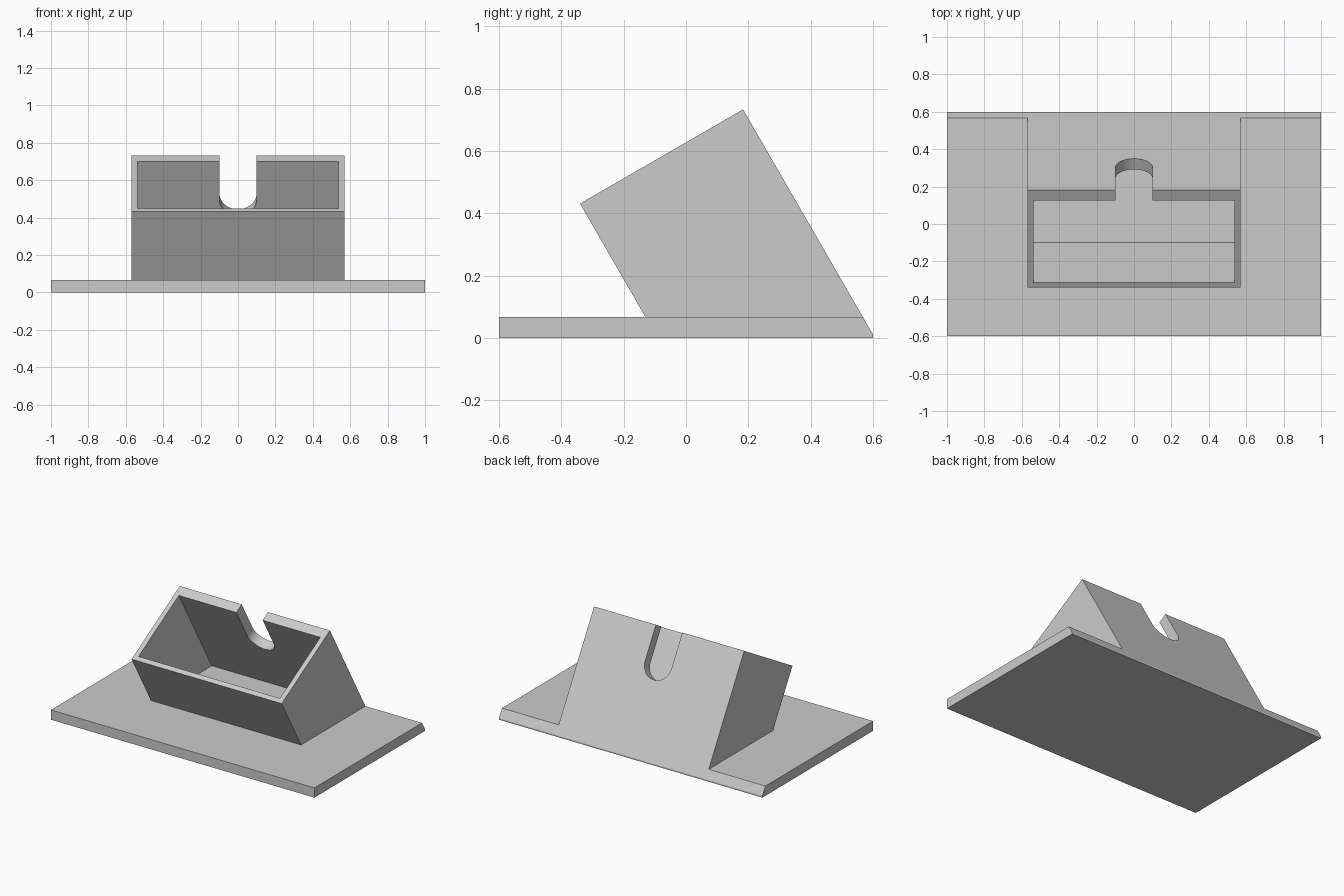
import bpy
import bmesh
import math
from mathutils import Vector

cube = bpy.data.objects.get("Cube")
if cube:
    bpy.data.objects.remove(cube, do_unlink=True)

grey = bpy.data.materials.new("light_grey")
grey.use_nodes = True
colour = (0.6, 0.6, 0.6, 1)
grey.diffuse_color = colour
grey.node_tree.nodes["Principled BSDF"].inputs["Base Color"].default_value = colour


def prism(name, outline, depth):
    """Extrude a planar outline of 3D points along a depth vector."""
    bm = bmesh.new()
    face = bm.faces.new([bm.verts.new(p) for p in outline])
    result = bmesh.ops.extrude_face_region(bm, geom=[face], use_keep_orig=True)
    moved = [g for g in result["geom"] if isinstance(g, bmesh.types.BMVert)]
    bmesh.ops.translate(bm, verts=moved, vec=depth)
    bmesh.ops.recalc_face_normals(bm, faces=bm.faces[:])
    mesh = bpy.data.meshes.new(name)
    bm.to_mesh(mesh)
    bm.free()
    mesh.materials.append(grey)
    obj = bpy.data.objects.new(name, mesh)
    bpy.context.collection.objects.link(obj)
    return obj


def side_prism(name, profile, half_width):
    """Extrude a side profile of (y, z) points evenly across x."""
    return prism(name, [(-half_width, y, z) for y, z in profile],
                 Vector((2 * half_width, 0, 0)))


def cut(target, cutter):
    """Subtract a helper solid, then discard it."""
    cutter.hide_render = True
    mod = target.modifiers.new("cut", "BOOLEAN")
    mod.operation = "DIFFERENCE"
    mod.solver = "EXACT"
    mod.object = cutter
    bpy.context.view_layer.objects.active = target
    bpy.ops.object.modifier_apply(modifier=mod.name)
    bpy.data.objects.remove(cutter, do_unlink=True)


# Leaning frame: "up" runs along the walls, "out" crosses them to the back
lean = math.radians(60)
up = Vector((-math.cos(lean), math.sin(lean)))
out = Vector((math.sin(lean), math.cos(lean)))
back_top = Vector((0.183, 0.733))
front_top = back_top - out * 0.604
base_top = 0.067


def drop(point, z):
    """Follow the lean down from a point to a height."""
    return Vector((point.x + (point.y - z) / math.tan(lean), z))


# Base plate with its back edge trimmed to the lean
lip = back_top.y - (0.6 - back_top.x) * math.tan(lean)
side_prism("base_plate", [(-0.6, 0), (0.6, 0), (0.6, lip),
                          drop(back_top, base_top), (-0.6, base_top)], 1)

# Leaning open box
holder = side_prism("leaning_holder", [front_top, drop(front_top, base_top),
                                       drop(back_top, base_top), back_top], 0.57)

# Pocket with a level floor and a thicker back wall
inner_front = front_top + out * 0.033
inner_back = back_top - out * 0.067
cut(holder, side_prism("pocket_cutter",
                       [inner_front + up * 0.2, drop(inner_front, 0.08),
                        drop(inner_back, 0.08), inner_back + up * 0.2], 0.537))

# Round-bottomed cable slot through the back wall
radius, steps = 0.1, 32
shape = [(radius * math.cos(a), radius * math.sin(a))
         for a in (math.pi + math.pi * i / steps for i in range(steps + 1))]
shape += [(radius, 0.4), (-radius, 0.4)]
centre = back_top - up * 0.233 - out * 0.12
outline = [(x, *(centre + up * s)) for x, s in shape]
cut(holder, prism("slot_cutter", outline, Vector((0, *(out * 0.25)))))

# Smooth only the curved end of the slot
bpy.ops.object.select_all(action="DESELECT")
holder.select_set(True)
bpy.context.view_layer.objects.active = holder
bpy.ops.object.shade_smooth_by_angle(angle=math.radians(30))
